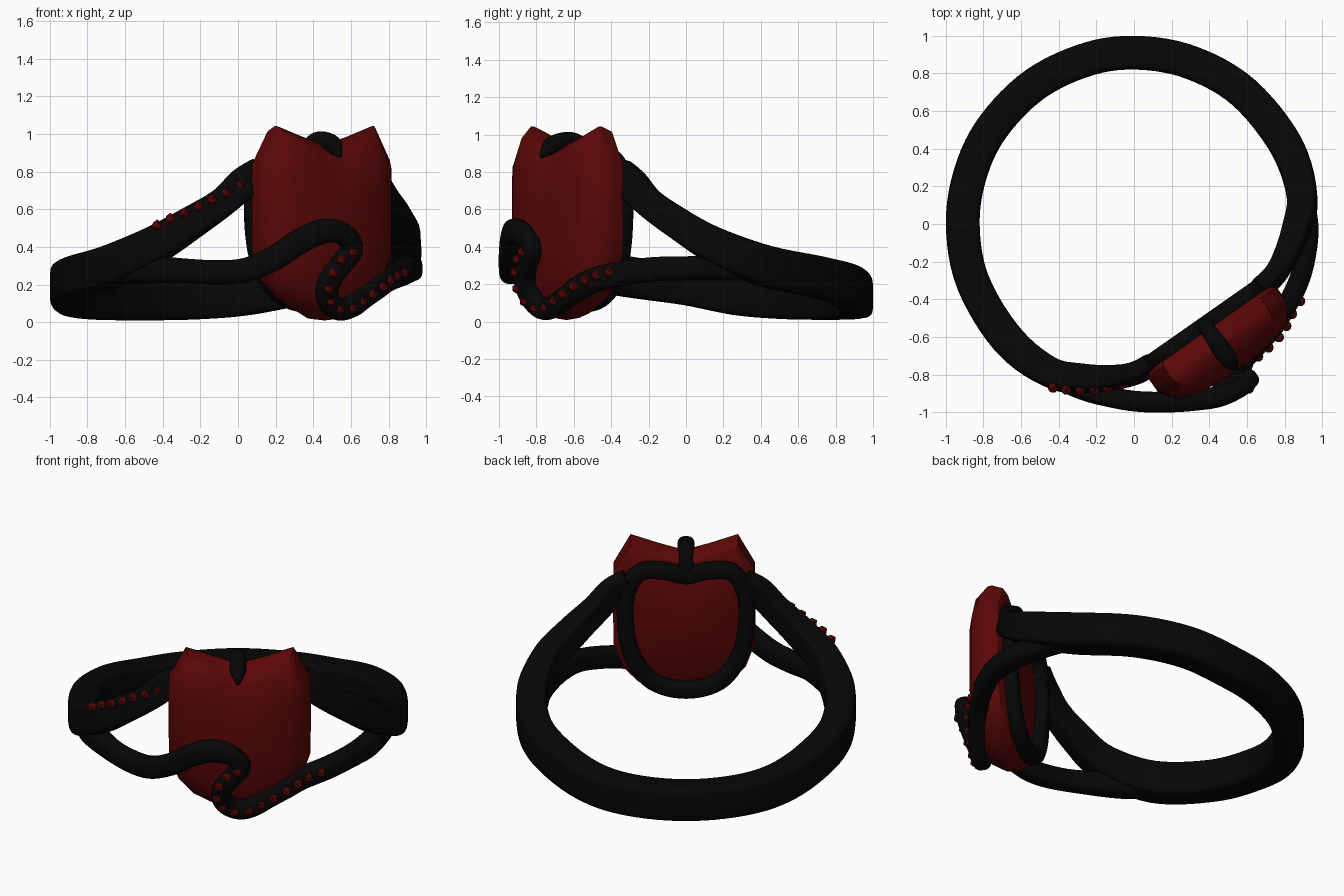
import bpy, bmesh, math
from mathutils import Vector

if "Cube" in bpy.data.objects:
    bpy.data.objects.remove(bpy.data.objects["Cube"])

AX = math.radians(-55)                       # direction the stone faces
D = Vector((math.cos(AX), math.sin(AX), 0))  # outward
T = Vector((-D.y, D.x, 0))                   # sideways
Z = Vector((0, 0, 1))


def material(name, rgb):
    m = bpy.data.materials.new(name)
    m.diffuse_color = (*rgb, 1)
    m.use_nodes = True
    m.node_tree.nodes["Principled BSDF"].inputs["Base Color"].default_value = m.diffuse_color
    return m


BLACK = material("black metal", (0.002, 0.002, 0.002))
RED = material("deep red", (0.105, 0.0022, 0.0022))


def loc(t, d, z):
    return T * t + D * d + Z * z


def finish(name, bm, mat, angle=None):
    bmesh.ops.recalc_face_normals(bm, faces=bm.faces)
    me = bpy.data.meshes.new(name)
    bm.to_mesh(me)
    bm.free()
    me.materials.append(mat)
    if angle:
        me.shade_smooth()
        me.set_sharp_from_angle(angle=math.radians(angle))
    ob = bpy.data.objects.new(name, me)
    bpy.context.collection.objects.link(ob)
    return ob


def spline(pts, closed, steps=6):
    """Catmull-Rom through (position, width, height) points."""
    rows = [(*p, w, h) for p, w, h in pts]
    n, out = len(rows), []
    at = lambda i: rows[i % n] if closed else rows[max(0, min(n - 1, i))]
    for i in range(n if closed else n - 1):
        a, b, c, d = (at(i + k) for k in (-1, 0, 1, 2))
        for s in range(steps):
            u = s / steps
            out.append([0.5 * (2 * q + (r - p) * u + (2 * p - 5 * q + 4 * r - e) * u * u
                               + (3 * q - p - 3 * r + e) * u ** 3)
                        for p, q, r, e in zip(a, b, c, d)])
    if not closed:
        out.append(list(rows[-1]))
    return out


def sweep(name, pts, normal, closed=False, power=3.5, sides=20):
    """Rounded-box section along a path: width along normal, height across it."""
    rows = spline(pts, closed)
    n = len(rows)
    P = [Vector(r[:3]) for r in rows]
    bm = bmesh.new()
    rings = []
    for i, r in enumerate(rows):
        nxt = P[(i + 1) % n] if closed else P[min(i + 1, n - 1)]
        prv = P[i - 1] if closed else P[max(i - 1, 0)]
        tan = (nxt - prv).normalized()
        B = tan.cross(normal(P[i])).normalized()
        N = B.cross(tan)
        ring = []
        for k in range(sides):
            a = 2 * math.pi * (k + 0.5) / sides
            c, s = math.cos(a), math.sin(a)
            c = math.copysign(abs(c) ** (2 / power), c)
            s = math.copysign(abs(s) ** (2 / power), s)
            ring.append(bm.verts.new(P[i] + N * c * r[3] / 2 + B * s * r[4] / 2))
        rings.append(ring)
    for i in range(n if closed else n - 1):
        a, b = rings[i], rings[(i + 1) % n]
        for k in range(sides):
            j = (k + 1) % sides
            bm.faces.new((a[k], a[j], b[j], b[k]))
    if not closed:
        bm.faces.new(rings[0])
        bm.faces.new(rings[-1])
    return finish(name, bm, BLACK, 50)


radial = lambda p: Vector((p.x, p.y, 0)).normalized()

# Band: rises from the back and narrows into the two upper shoulders
half = []
for deg, z in ((160, .122), (143, .142), (125, .195), (105, .24), (82, .30)):
    a = math.radians(deg)
    half.append(((.91 * math.sin(a), .91 * math.cos(a), z), .18, .215))
half += [((.81, .40, .415), .16, .19), ((.67, .53, .53), .14, .17),
         ((.535, .615, .635), .12, .155), ((.43, .655, .735), .10, .17),
         ((.33, .66, .80), .09, .15)]
path = [(loc(-t, d, z), w, h) for (t, d, z), w, h in reversed(half)]
path += [(loc(0, -.91, .117), .18, .215)]
path += [(loc(t, d, z), w, h) for (t, d, z), w, h in half]
sweep("band", path, radial, power=6)

# Lower strand: leaves the left shoulder, hooks over the stone, joins the right
strand = [(-.70, -.57, .29), (-.55, -.73, .285), (-.30, -.87, .275), (-.1, -.925, .265),
          (.05, -.945, .28), (.20, -.945, .345), (.33, -.935, .43), (.46, -.915, .485),
          (.565, -.87, .465), (.605, -.83, .39), (.56, -.845, .32), (.505, -.86, .25),
          (.475, -.855, .18), (.485, -.81, .105), (.54, -.755, .067), (.605, -.705, .085),
          (.665, -.64, .13), (.73, -.56, .185), (.79, -.47, .228), (.865, -.33, .258),
          (.91, -.18, .28), (.915, 0, .285), (.87, .20, .285), (.81, .36, .285)]
sizes = [(.13, .16)] * 2 + [(.11, .13)] * 6 + [(.10, .115)] * 9 + [(.11, .13)] * 4 + [(.13, .13)] * 3
sweep("lower_strand", [(Vector(p), *s) for p, s in zip(strand, sizes)], radial, power=3)

# Open frame behind the stone
side = [(.13, .87), (.27, .86), (.345, .73), (.355, .53), (.315, .32), (.195, .155)]
loop = [(0, .84)] + side + [(0, .10)] + [(-t, z) for t, z in reversed(side)]
sweep("stone_frame", [(loc(t, .66, z), .10, .10) for t, z in loop], lambda p: D,
      closed=True, power=2.8)

# Claw reaching over the top of the stone
claw = [(.66, .84, .10), (.675, .93, .085), (.735, .965, .09), (.81, .965, .10),
        (.885, .935, .09), (.945, .88, .02)]
sweep("claw", [(loc(0, d, z), w, min(w, .09)) for d, z, w in claw], lambda p: T, power=2.5)

# Stone: notched shield outline, stacked from back face to domed front
right = [(.15, .985), (.315, 1.042), (.415, .86), (.418, .62), (.415, .37),
         (.36, .21), (.27, .11), (.1, .02)]
outline = [(0, .94)] + right + [(0, .01)] + [(-t, z) for t, z in reversed(right)]
stack = ((.92, .88, .685), (1, .95, .71), (1, 1, .775), (1, 1, .80), (.88, .89, .885),
         (.72, .74, .917), (.5, .52, .938), (.25, .26, .95))
bm = bmesh.new()
rings = [[bm.verts.new(loc(.01 + t * st, d, .5 + (z - .5) * sz)) for t, z in outline]
         for st, sz, d in stack]
n = len(outline)
for a, b in zip(rings, rings[1:]):
    for k in range(n):
        j = (k + 1) % n
        bm.faces.new((a[k], a[j], b[j], b[k]))
for ring, d in ((rings[0], .685), (rings[-1], .953)):
    c = bm.verts.new(loc(.01, d, .5))
    for k in range(n):
        bm.faces.new((ring[k], ring[(k + 1) % n], c))
finish("stone", bm, RED, 42)

# Small set stones on the left shoulder and along the hook
shoulder = [(-.43, -.87, .515), (-.36, -.88, .55), (-.285, -.885, .58), (-.21, -.88, .615),
            (-.14, -.87, .65), (-.065, -.85, .685), (.01, -.82, .73)]
hook = [(.61, -.875, .37), (.55, -.90, .33), (.505, -.913, .26), (.48, -.90, .177),
        (.49, -.862, .108), (.54, -.808, .067), (.605, -.753, .072), (.66, -.705, .107),
        (.715, -.657, .145), (.77, -.602, .185), (.81, -.542, .22), (.84, -.478, .245),
        (.883, -.41, .262)]
for name, spots in (("shoulder_beads", shoulder), ("hook_beads", hook)):
    bm = bmesh.new()
    for p in spots:
        made = bmesh.ops.create_icosphere(bm, subdivisions=1, radius=.031)
        bmesh.ops.translate(bm, verts=made["verts"], vec=Vector(p))
    finish(name, bm, RED)
